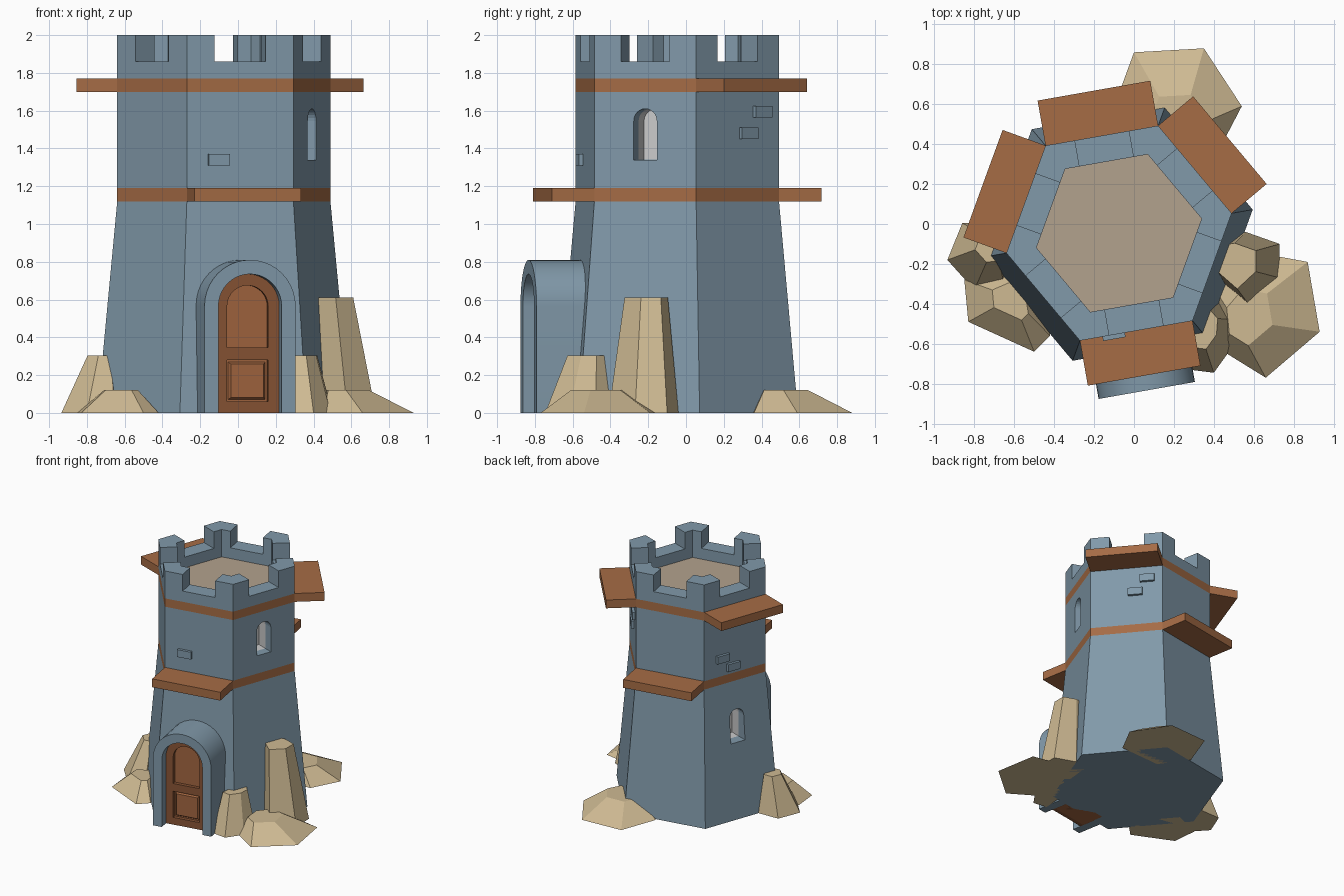
import bpy, bmesh, math
from mathutils import Vector

if "Cube" in bpy.data.objects:
    bpy.data.objects.remove(bpy.data.objects["Cube"])

CX, CY = -0.075, -0.046          # tower axis
R0, R1, RI = 0.68, 0.573, 0.42   # base, upper and inner parapet radii
APO = R1 * math.cos(math.pi / 6)


def mat(name, rgb):
    m = bpy.data.materials.new(name)
    m.diffuse_color = (*rgb, 1)
    m.use_nodes = True
    m.node_tree.nodes["Principled BSDF"].inputs["Base Color"].default_value = m.diffuse_color
    return m


STONE = mat("stone", (0.22, 0.32, 0.40))
WOOD = mat("plank_wood", (0.38, 0.15, 0.06))
FRAME = mat("door_wood", (0.25, 0.09, 0.035))
PANEL = mat("panel_wood", (0.36, 0.13, 0.05))
SAND = mat("roof_floor", (0.45, 0.36, 0.27))
ROCK = mat("rock", (0.62, 0.49, 0.29))
PALE = mat("window_lining", (0.7, 0.7, 0.7))


def make(name, verts, faces, mats, face_mats=None):
    me = bpy.data.meshes.new(name)
    me.from_pydata([tuple(v) for v in verts], [], faces)
    for m in mats:
        me.materials.append(m)
    if face_mats:
        for p, i in zip(me.polygons, face_mats):
            p.material_index = i
    bm = bmesh.new()
    bm.from_mesh(me)
    bmesh.ops.recalc_face_normals(bm, faces=bm.faces)
    bm.to_mesh(me)
    bm.free()
    ob = bpy.data.objects.new(name, me)
    bpy.context.collection.objects.link(ob)
    return ob


def loft(name, a, b, m):
    """Solid between two matching outlines."""
    n = len(a)
    faces = [tuple(range(n)), tuple(range(n, 2 * n))]
    faces += [(i, (i + 1) % n, n + (i + 1) % n, n + i) for i in range(n)]
    return make(name, a + b, faces, [m])


def on_face(deg, s, z, r):
    """Point on a tower side: s along the wall, r out from the axis."""
    a = math.radians(deg)
    return Vector((CX + r * math.cos(a) - s * math.sin(a),
                   CY + r * math.sin(a) + s * math.cos(a), z))


def slab(name, deg, profile, r0, r1, m):
    """Extrude an (s, z) profile outwards from a tower side."""
    return loft(name, [on_face(deg, s, z, r0) for s, z in profile],
                [on_face(deg, s, z, r1) for s, z in profile], m)


def rect(s0, s1, z0, z1):
    return [(s0, z0), (s1, z0), (s1, z1), (s0, z1)]


def arch(w, z0, spring, n=16):
    arc = [(w * math.cos(math.pi * i / n), spring + w * math.sin(math.pi * i / n))
           for i in range(n + 1)]
    return [(w, z0)] + arc + [(-w, z0)]


def smooth(ob):
    bpy.ops.object.select_all(action='DESELECT')
    ob.select_set(True)
    bpy.context.view_layer.objects.active = ob
    bpy.ops.object.shade_smooth_by_angle(angle=math.radians(30))


def corner(k, r, z):
    a = math.radians(10 + 60 * k)
    return Vector((CX + r * math.cos(a), CY + r * math.sin(a), z))


# Tower body with belts, parapet and roof floor
rings = [(R0, 0), (R1, 1.12), (R1, 1.19), (R1, 1.70), (R1, 1.77), (R1, 1.86),
         (RI, 1.86), (RI, 1.77)]
ring_mats = [0, 1, 0, 1, 0, 0, 0]
verts = [corner(k, r, z) for r, z in rings for k in range(6)]
faces, fm = [tuple(range(6)), tuple(range(42, 48))], [0, 2]
for j, mi in enumerate(ring_mats):
    for k in range(6):
        l = (k + 1) % 6
        faces.append((6 * j + k, 6 * j + l, 6 * j + 6 + l, 6 * j + 6 + k))
        fm.append(mi)
tower = make("tower_body", verts, faces, [STONE, WOOD, SAND], fm)

# Arched windows: cut a niche, then line its inner half
for deg, z0, wall in ((-20, 1.34, APO), (160, 0.62, 0.525)):
    cutter = slab("window_cutter", deg, arch(0.065, z0, z0 + 0.205, 12), wall - 0.16, wall + 0.1, STONE)
    mod = tower.modifiers.new("window", 'BOOLEAN')
    mod.operation, mod.solver, mod.object = 'DIFFERENCE', 'EXACT', cutter
    bpy.ops.object.select_all(action='DESELECT')
    tower.select_set(True)
    bpy.context.view_layer.objects.active = tower
    bpy.ops.object.modifier_apply(modifier=mod.name)
    bpy.data.objects.remove(cutter)
    p = arch(0.063, z0 + 0.002, z0 + 0.205, 12)
    n = len(p)
    pts = [on_face(deg, s, z, wall - 0.155) for s, z in p] + [on_face(deg, s, z, wall - 0.07) for s, z in p]
    make("window_lining", pts, [tuple(range(n))] +
         [(i, n + i, n + (i + 1) % n, (i + 1) % n) for i in range(n)], [PALE])

# Corner merlons
G = 0.137
ri = RI * math.cos(math.pi / 6)
for k in range(6):
    d0, d1 = 60 * k - 20, 60 * k + 40

    def outline(z):
        return [on_face(d0, G, z, APO), corner(k, R1, z), on_face(d1, -G, z, APO),
                on_face(d1, -G, z, ri), corner(k, RI, z), on_face(d0, G, z, ri)]
    loft("merlon", outline(1.86), outline(2.0), STONE)

# Plank ledges
for deg, z in ((280, 1.12), (100, 1.12), (40, 1.70), (160, 1.70)):
    slab("plank_ledge", deg, rect(-R1 / 2, R1 / 2, z, z + 0.07), APO - 0.001, 0.725, WOOD)

# Raised bricks
for deg, s, z in ((280, -0.115, 1.34), (40, 0.07, 1.48), (40, 0.165, 1.595),
                  (160, -0.117, 1.34), (160, -0.02, 1.25)):
    slab("raised_brick", deg, rect(s - 0.057, s + 0.057, z - 0.031, z + 0.031), APO - 0.02, APO + 0.022, STONE)

# Door surround, frame, rails and panels
SP = 0.565
surround = slab("door_surround", 280, arch(0.245, 0, SP, 20) + arch(0.17, 0, SP, 20)[::-1], 0.46, 0.80, STONE)
smooth(surround)
smooth(slab("door_frame", 280, arch(0.17, 0, SP, 20) + arch(0.11, 0, SP, 20)[::-1], 0.58, 0.725, FRAME))
slab("door_backing", 280, arch(0.165, 0, SP, 20), 0.50, 0.695, PANEL)
for z0, z1 in ((0, 0.06), (0.28, 0.345)):
    slab("door_rail", 280, rect(-0.111, 0.111, z0, z1), 0.60, 0.724, FRAME)
a, b = rect(-0.1, 0.1, 0.07, 0.27), rect(-0.088, 0.088, 0.082, 0.258)
loft("door_lower_panel", [on_face(280, s, z, 0.694) for s, z in a],
     [on_face(280, s, z, 0.712) for s, z in b], PANEL)

# Rocks: base outline, top centre, top scale, height
rocks = [
    ("tall_rock", [(.73, -.27), (.73, -.10), (.56, -.04), (.44, -.06), (.42, -.27), (.58, -.41)],
     (.515, -.19), .62, .61),
    ("door_rock", [(.49, -.62), (.50, -.48), (.42, -.39), (.30, -.45), (.28, -.73), (.40, -.745)],
     (.36, -.525), .58, .305),
    ("right_flat_rock", [(.93, -.54), (.87, -.19), (.60, -.14), (.42, -.35), (.45, -.64), (.66, -.77)],
     (.57, -.46), .45, .12),
    ("back_flat_rock", [(.54, .59), (.35, .88), (0, .86), (-.11, .56), (.05, .34), (.42, .36)],
     (.22, .52), .45, .12),
    ("left_flat_rock", [(-.42, -.56), (-.50, -.64), (-.83, -.49), (-.85, -.28), (-.62, -.18), (-.45, -.38)],
     (-.61, -.39), .42, .12),
    ("left_rock", [(-.65, -.31), (-.80, -.33), (-.935, -.18), (-.86, .005), (-.68, .01), (-.60, -.15)],
     (-.72, -.12), .42, .305),
]
for name, base, top, k, h in rocks:
    mx = sum(p[0] for p in base) / 6
    my = sum(p[1] for p in base) / 6
    loft(name, [(x, y, 0) for x, y in base],
         [(top[0] + k * (x - mx), top[1] + k * (y - my), h) for x, y in base], ROCK)
